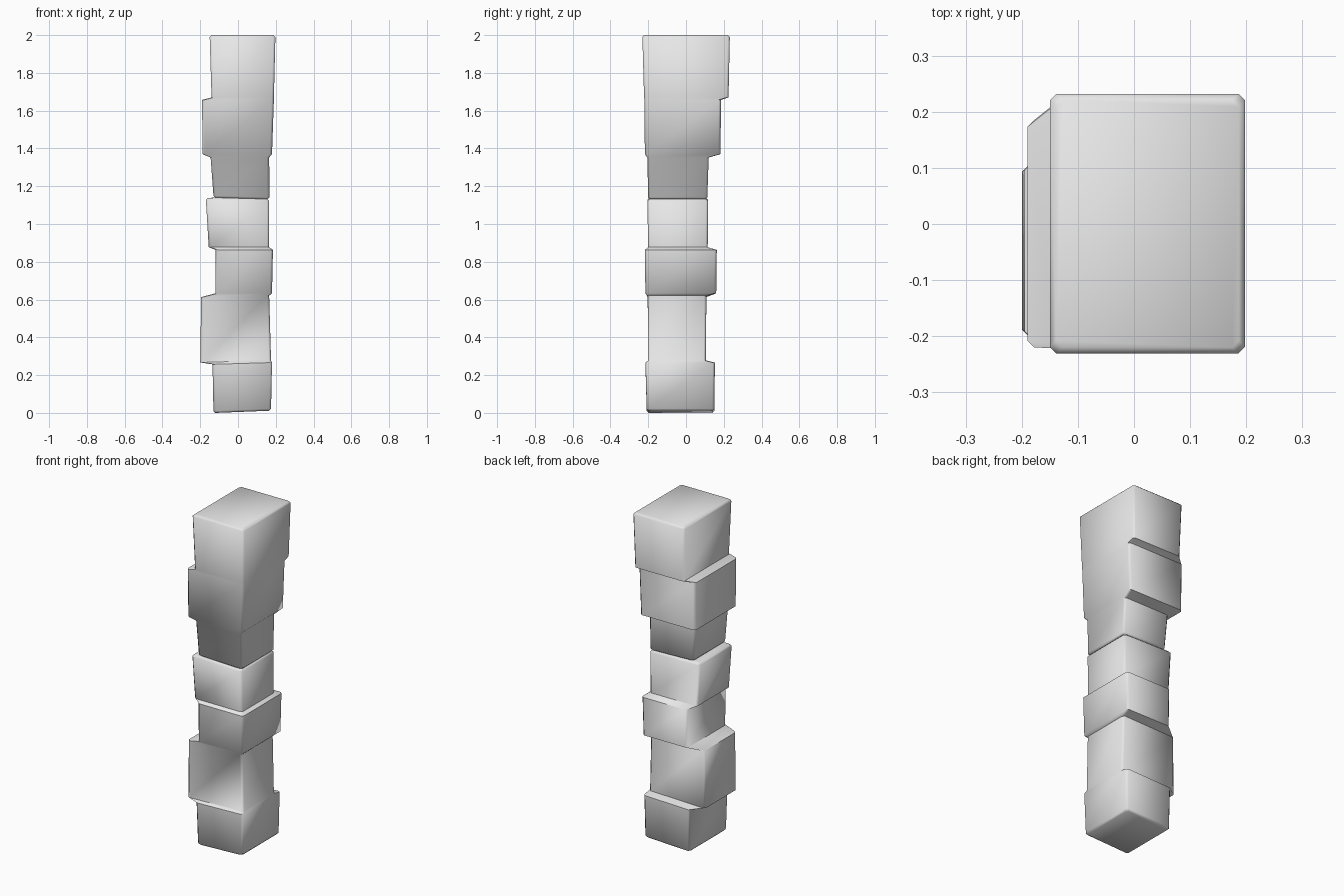
import bpy
import bmesh
import math

default_cube = bpy.data.objects.get("Cube")
if default_cube:
    bpy.data.objects.remove(default_cube, do_unlink=True)

CHAMFER = 0.012


def make_material(name, colour):
    material = bpy.data.materials.new(name)
    material.use_nodes = True
    material.diffuse_color = colour
    shader = next(n for n in material.node_tree.nodes if n.type == "BSDF_PRINCIPLED")
    shader.inputs["Base Color"].default_value = colour
    shader.inputs["Roughness"].default_value = 0.8
    return material


def chamfered_ring(bm, left, right, front, back, height, tilt=0.0):
    """Rectangle with cut corners; tilt raises it towards +x."""
    c = CHAMFER
    outline = [
        (left + c, front), (right - c, front),
        (right, front + c), (right, back - c),
        (right - c, back), (left + c, back),
        (left, back - c), (left, front + c),
    ]
    return [bm.verts.new((x, y, height + tilt * (x - left))) for x, y in outline]


def inset(section, amount, rise):
    left, right, front, back, height, *tilt = section
    return (left + amount, right - amount, front + amount, back - amount,
            height + rise, *tilt)


def loft(name, sections, material):
    bm = bmesh.new()
    rings = [chamfered_ring(bm, *section) for section in sections]
    for lower, upper in zip(rings, rings[1:]):
        for i in range(len(lower)):
            j = (i + 1) % len(lower)
            bm.faces.new((lower[i], lower[j], upper[j], upper[i]))
    bm.faces.new(list(reversed(rings[0])))
    bm.faces.new(rings[-1])
    bmesh.ops.recalc_face_normals(bm, faces=bm.faces)
    mesh = bpy.data.meshes.new(name)
    bm.to_mesh(mesh)
    bm.free()
    mesh.materials.append(material)
    body = bpy.data.objects.new(name, mesh)
    bpy.context.collection.objects.link(body)
    return body


# Bottom and top outline of each block: left, right, front, back, height, tilt
foot = [(-.13, .175, -.208, .15, .01, .04), (-.135, .18, -.215, .153, .257, .03)]
low_block = [(-.2, .175, -.2, .105, .267, .03), (-.195, .165, -.203, .108, .613, .02)]
low_band = [(-.12, .18, -.215, .16, .633), (-.12, .185, -.218, .163, .863)]
mid_block = [(-.155, .165, -.2, .115, .877), (-.17, .165, -.205, .117, 1.128, -.02)]
neck = [(-.13, .167, -.2, .113, 1.15, -.03), (-.145, .165, -.205, .12, 1.352)]
high_block = [(-.188, .18, -.218, .183, 1.37), (-.19, .19, -.22, .185, 1.657)]
head = [(-.14, .19, -.222, .225, 1.67), (-.15, .198, -.231, .232, 1.99)]

# Soft rims at both ends, and the groove under the neck
foot_rim = inset(foot[0], .01, -.01)
head_rim = inset(head[-1], .011, .01)
groove = [inset(mid_block[-1], .01, .01), inset(neck[0], .01, -.01)]

sections = [foot_rim, *foot, *low_block, *low_band, *mid_block,
            *groove, *neck, *high_block, *head, head_rim]

stone = make_material("light grey", (0.8, 0.8, 0.8, 1.0))
column = loft("stacked_column", sections, stone)

bpy.ops.object.select_all(action="DESELECT")
column.select_set(True)
bpy.context.view_layer.objects.active = column
bpy.ops.object.shade_smooth_by_angle(angle=math.radians(50))
